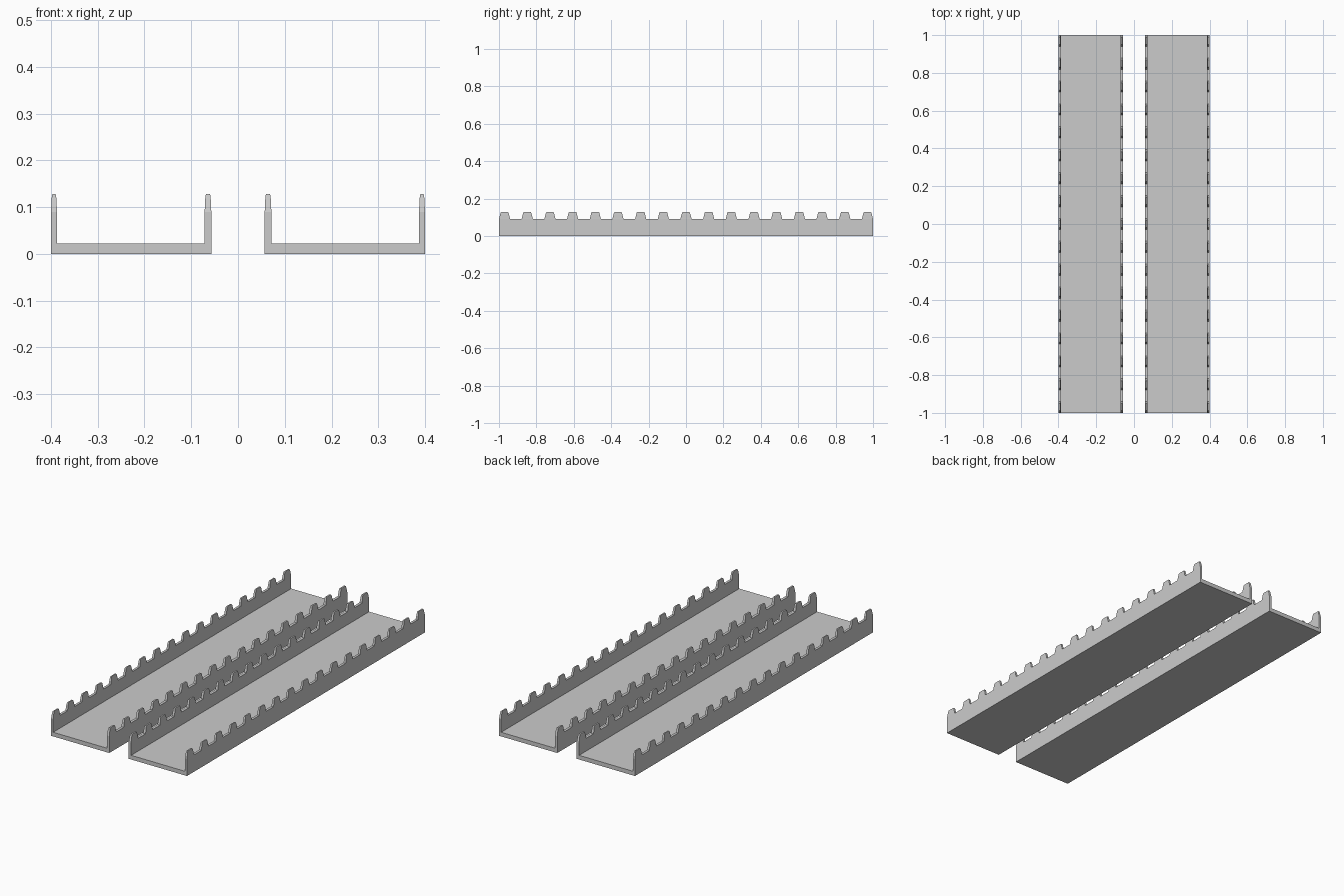
import bpy, bmesh

if "Cube" in bpy.data.objects:
    bpy.data.objects.remove(bpy.data.objects["Cube"])

FLOOR, WALL, HALF_LEN = 0.022, 0.09, 1.0
X0, X1, X2, X3 = 0.057, 0.0715, 0.387, 0.400   # wall faces of the right tray
TEETH, TOOTH_Y = 17, 0.97
# tooth rings: z, half length in y, inset in x on each side
RINGS = [(0.09, 0.030, 0.0), (0.098, 0.028, 0.0005), (0.116, 0.0235, 0.0012),
         (0.125, 0.021, 0.0021), (0.128, 0.0185, 0.0030)]


def finish(bm, name):
    bmesh.ops.recalc_face_normals(bm, faces=bm.faces)
    me = bpy.data.meshes.new(name)
    bm.to_mesh(me)
    bm.free()
    ob = bpy.data.objects.new(name, me)
    bpy.context.collection.objects.link(ob)
    return ob


def tray(name, side):
    # U-shaped channel extruded along y
    prof = [(X0, 0), (X3, 0), (X3, WALL), (X2, WALL),
            (X2, FLOOR), (X1, FLOOR), (X1, WALL), (X0, WALL)]
    bm = bmesh.new()
    face = bm.faces.new([bm.verts.new((side * x, -HALF_LEN, z)) for x, z in prof])
    ext = bmesh.ops.extrude_face_region(bm, geom=[face])
    moved = [v for v in ext["geom"] if isinstance(v, bmesh.types.BMVert)]
    bmesh.ops.translate(bm, verts=moved, vec=(0, 2 * HALF_LEN, 0))
    return finish(bm, name)


def tooth_row(name, side, xa, xb):
    # tapered teeth lofted through rectangular rings
    bm = bmesh.new()
    for i in range(TEETH):
        y = -TOOTH_Y + i * 2 * TOOTH_Y / (TEETH - 1)
        rings = []
        for z, h, inset in RINGS:
            a, b = side * (xa + inset), side * (xb - inset)
            rings.append([bm.verts.new(p) for p in (
                (a, y - h, z), (b, y - h, z), (b, y + h, z), (a, y + h, z))])
        for lo, hi in zip(rings, rings[1:]):
            for k in range(4):
                n = (k + 1) % 4
                bm.faces.new((lo[k], lo[n], hi[n], hi[k]))
        bm.faces.new(rings[-1])
        bm.faces.new(rings[0][::-1])
    return finish(bm, name)


# left and right trays with teeth on both walls
for label, side in (("left", -1), ("right", 1)):
    tray(label + "_tray", side)
    tooth_row(label + "_inner_teeth", side, X0, X1)
    tooth_row(label + "_outer_teeth", side, X2, X3)
